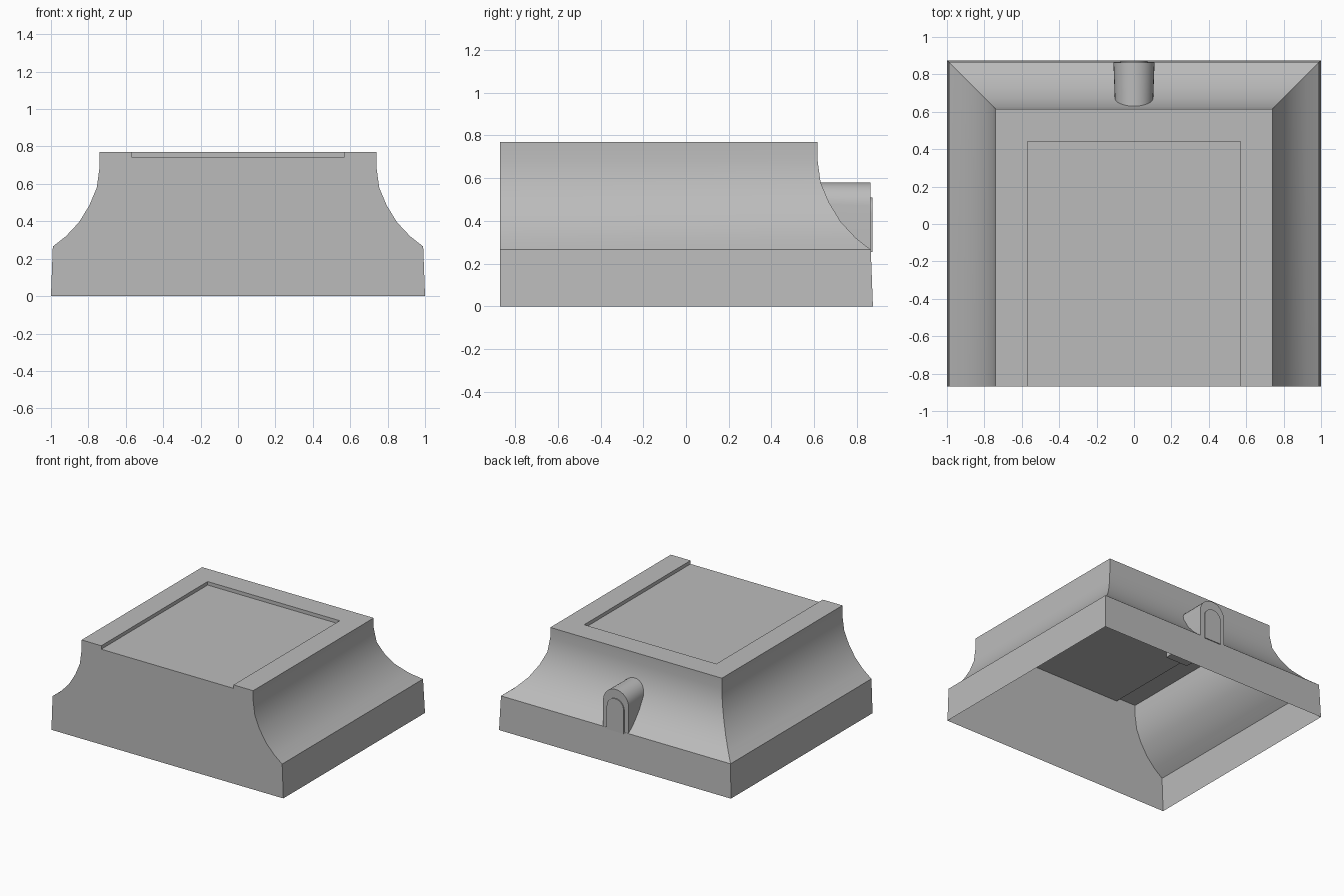
import bpy, bmesh
from math import sin, cos, pi, radians

cube = bpy.data.objects.get("Cube")
if cube:
    bpy.data.objects.remove(cube, do_unlink=True)

grey = bpy.data.materials.new("plain_grey")
grey.use_nodes = True
grey.diffuse_color = (0.5, 0.5, 0.5, 1)
grey.node_tree.nodes["Principled BSDF"].inputs["Base Color"].default_value = (0.5, 0.5, 0.5, 1)


def finish(bm, name):
    """Turn a bmesh into a smooth object with sharp edges kept."""
    bmesh.ops.remove_doubles(bm, verts=bm.verts, dist=0.0001)
    bmesh.ops.recalc_face_normals(bm, faces=bm.faces)
    mesh = bpy.data.meshes.new(name)
    bm.to_mesh(mesh)
    bm.free()
    mesh.materials.append(grey)
    obj = bpy.data.objects.new(name, mesh)
    bpy.context.collection.objects.link(obj)
    bpy.ops.object.select_all(action='DESELECT')
    obj.select_set(True)
    bpy.context.view_layer.objects.active = obj
    bpy.ops.object.shade_smooth_by_angle(angle=radians(30))
    return obj


def face(bm, points):
    bm.faces.new([bm.verts.new(p) for p in points])


# Hollow plinth: flared profile (outward offset, height) on the two sides and back
FRONT, TOP_X, TOP_Y, TOP_Z = -0.87, 0.74, 0.615, 0.77
profile = [(0.26, 0), (0.25, 0.265), (0.18, 0.32), (0.11, 0.395),
           (0.055, 0.485), (0.015, 0.58), (0, 0.69), (0, TOP_Z)]


def chain(d, z):
    x, y = TOP_X + d, TOP_Y + d
    return [(x, FRONT, z), (x, y, z), (-x, y, z), (-x, FRONT, z)]


bm = bmesh.new()
rings = [chain(d, z) for d, z in profile]
for low, high in zip(rings, rings[1:]):
    for i in range(3):
        face(bm, [low[i], low[i + 1], high[i + 1], high[i]])

# Top tray: shallow recess open at the front
RX, RY, RZ = 0.57, 0.44, 0.743


def tray(z):
    return [(RX, FRONT, z), (RX, RY, z), (-RX, RY, z), (-RX, FRONT, z)]


rim, floor, outer = tray(TOP_Z), tray(RZ), rings[-1]
for i in range(3):
    face(bm, [outer[i], outer[i + 1], rim[i + 1], rim[i]])
    face(bm, [rim[i], rim[i + 1], floor[i + 1], floor[i]])
face(bm, floor)

# Flat front wall with the tray notch in its upper edge
face(bm, [r[0] for r in rings] + [rim[0], floor[0], floor[3], rim[3]]
     + [r[3] for r in reversed(rings)])
finish(bm, "plinth_shell")


def arch(half, bottom, top, y, steps=16):
    """Outline of an upright arch facing the back."""
    pts = [(half, y, bottom)]
    pts += [(half * cos(pi * i / steps), y, top - half + half * sin(pi * i / steps))
            for i in range(steps + 1)]
    return pts + [(-half, y, bottom)]


def arch_block(name, back, front):
    bm = bmesh.new()
    n = len(back)
    for i in range(n):
        j = (i + 1) % n
        face(bm, [back[i], back[j], front[j], front[i]])
    face(bm, back)
    face(bm, front)
    return finish(bm, name)


# Arched cable housing that runs through the back slope, with a raised panel
arch_block("cable_housing", arch(0.11, 0.262, 0.58, 0.864), arch(0.095, 0.262, 0.58, 0.47))
arch_block("housing_panel", arch(0.073, 0.255, 0.51, 0.872), arch(0.073, 0.255, 0.51, 0.863))
